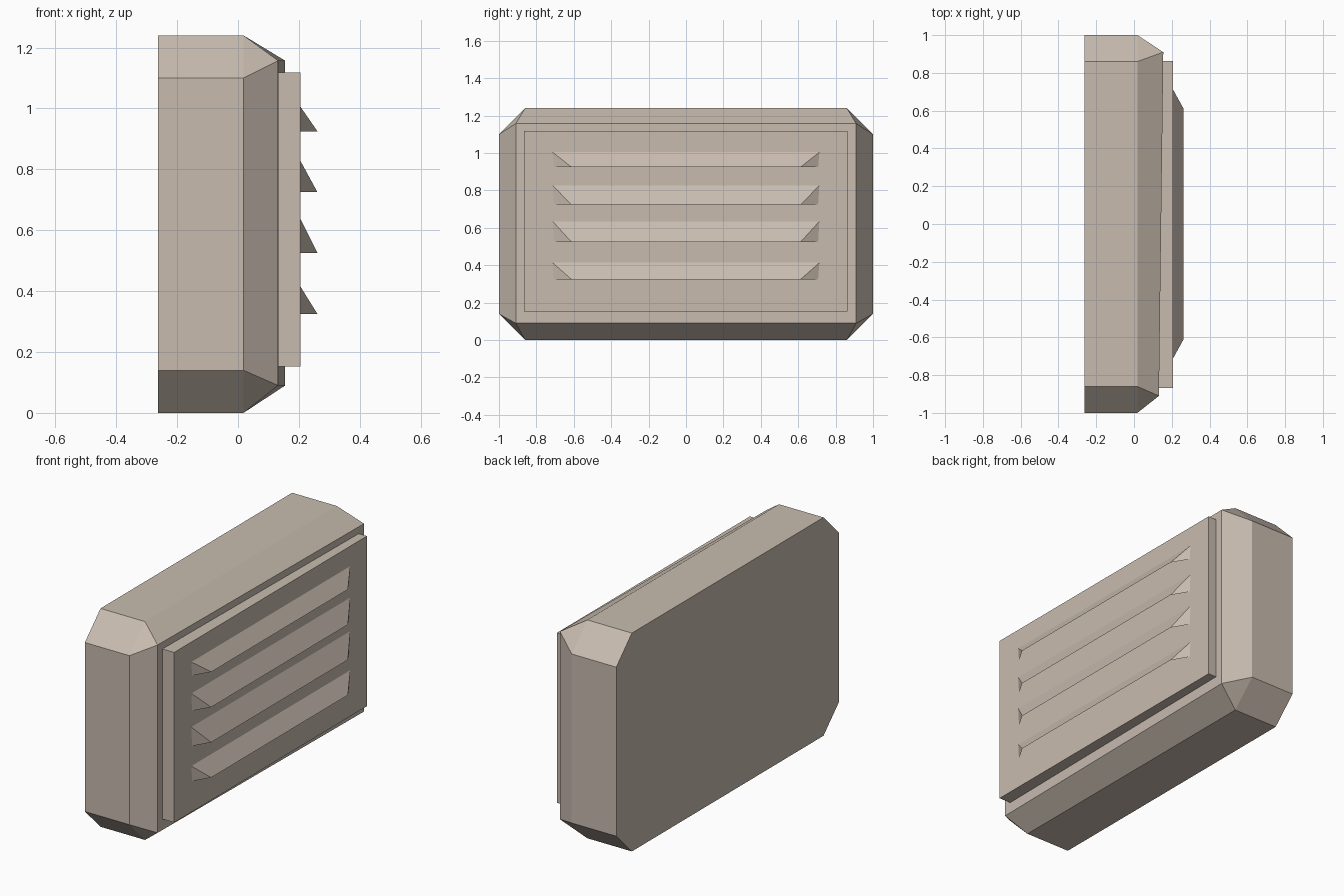
import bpy, bmesh

if "Cube" in bpy.data.objects:
    bpy.data.objects.remove(bpy.data.objects["Cube"])

stone = bpy.data.materials.new("warm beige grey")
stone.diffuse_color = (0.58, 0.50, 0.43, 1)
stone.use_nodes = True
stone.node_tree.nodes["Principled BSDF"].inputs["Base Color"].default_value = stone.diffuse_color


def make(name, verts, faces):
    mesh = bpy.data.meshes.new(name)
    mesh.from_pydata(verts, [], faces)
    bm = bmesh.new()
    bm.from_mesh(mesh)
    bmesh.ops.recalc_face_normals(bm, faces=bm.faces)
    bm.to_mesh(mesh)
    bm.free()
    mesh.materials.append(stone)
    obj = bpy.data.objects.new(name, mesh)
    bpy.context.collection.objects.link(obj)
    return obj


# Housing: octagonal slab whose cut corners taper to a four-cornered front,
# which leans slightly forward towards +y
octagon = [(-0.86, 0), (0.86, 0), (1, 0.14), (1, 1.10),
           (0.86, 1.24), (-0.86, 1.24), (-1, 1.10), (-1, 0.14)]
front = [(0.132, -0.91, 0.09), (0.155, 0.91, 0.09),
         (0.155, 0.91, 1.157), (0.132, -0.91, 1.157)]
verts = [(x, y, z) for x in (-0.262, 0.018) for y, z in octagon] + front
faces = [tuple(range(8)), (16, 17, 18, 19)]
for i in range(8):
    j = (i + 1) % 8
    faces.append((i, j, 8 + j, 8 + i))
    a, b = 16 + ((i + 1) // 2) % 4, 16 + ((j + 1) // 2) % 4
    # flat sides meet the front in a quad, cut corners in a triangle
    faces.append((8 + i, 8 + j, b, a) if a != b else (8 + i, 8 + j, a))
make("housing", verts, faces)

# Raised front panel
verts = [(x, y, z) for x in (0.10, 0.206)
         for y, z in ((-0.867, 0.152), (0.863, 0.152), (0.863, 1.118), (-0.867, 1.118))]
faces = [(0, 1, 2, 3), (4, 5, 6, 7)] + [(i, (i + 1) % 4, 4 + (i + 1) % 4, 4 + i) for i in range(4)]
make("front_panel", verts, faces)

# Vent louvres: sloping hoods with pointed ends, open underneath
for n, (low, high) in enumerate([(0.325, 0.415), (0.525, 0.637), (0.725, 0.828), (0.925, 1.006)]):
    verts = []
    for s in (-1, 1):
        verts += [(0.205, s * 0.715, high), (0.205, s * 0.708, low), (0.261, s * 0.613, low)]
    hood = make(f"louvre_{n + 1}", verts, [(0, 2, 5, 3), (0, 1, 2), (3, 5, 4)])
    # open shell: make sure the slope faces outwards
    if hood.data.polygons[0].normal.x < 0:
        hood.data.flip_normals()
